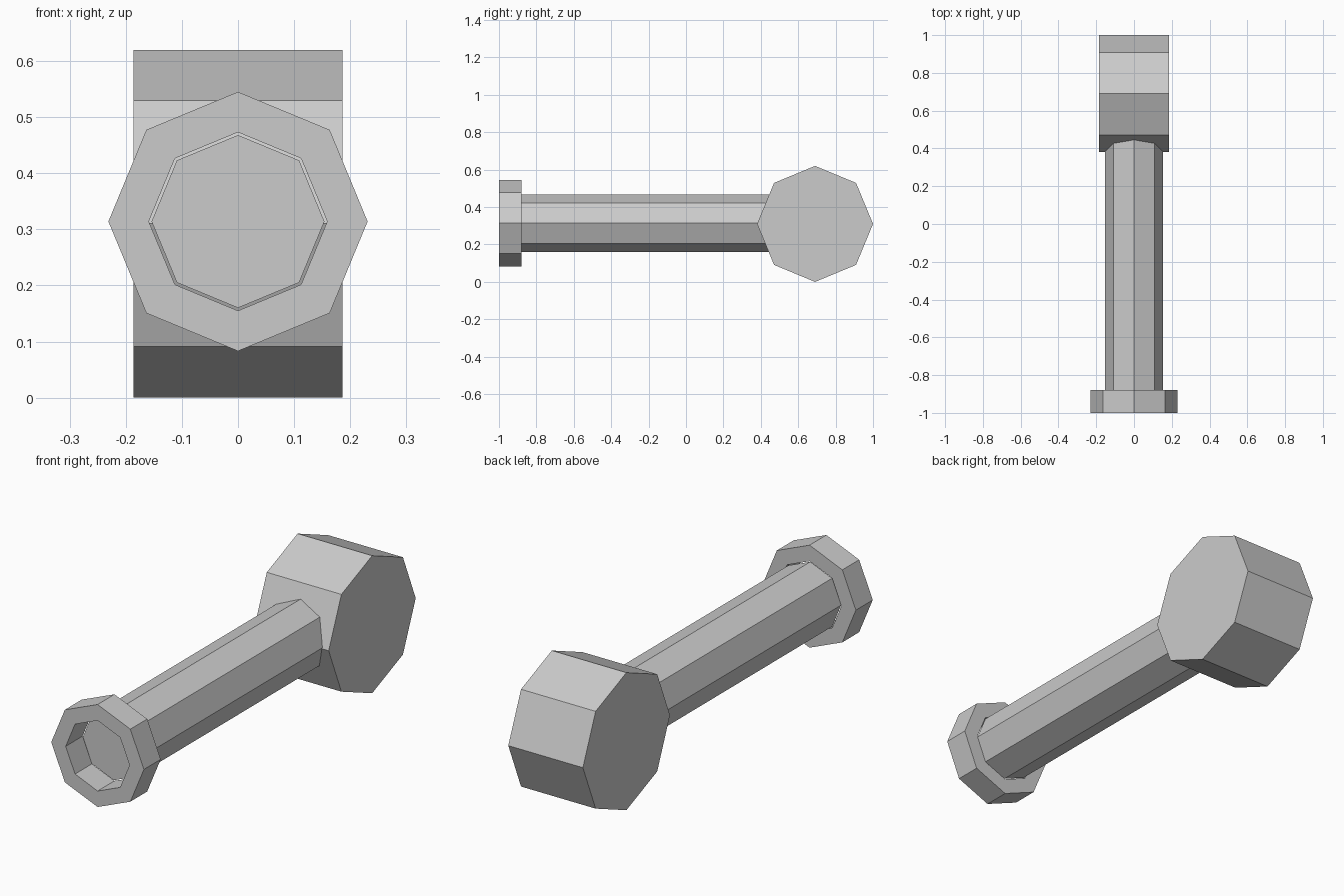
import bpy, bmesh
from math import cos, sin, pi

if "Cube" in bpy.data.objects:
    bpy.data.objects.remove(bpy.data.objects["Cube"])

SIDES = 8
AXIS_Z = 0.314


def octagon(bm, axis, radius, along, center):
    """Ring of vertices around the x or y axis, corners on the main axes."""
    ring = []
    for i in range(SIDES):
        a = 2 * pi * i / SIDES
        u, v = radius * cos(a), center[1] + radius * sin(a)
        u += center[0]
        ring.append(bm.verts.new((along, u, v) if axis == 'x' else (u, along, v)))
    return ring


def bridge(bm, a, b):
    for i in range(SIDES):
        j = (i + 1) % SIDES
        bm.faces.new((a[i], a[j], b[j], b[i]))


def finish(bm, name):
    bmesh.ops.recalc_face_normals(bm, faces=bm.faces)
    mesh = bpy.data.meshes.new(name)
    bm.to_mesh(mesh)
    bm.free()
    obj = bpy.data.objects.new(name, mesh)
    bpy.context.collection.objects.link(obj)
    return obj


def prism(name, axis, radius, start, end, center):
    bm = bmesh.new()
    a = octagon(bm, axis, radius, start, center)
    b = octagon(bm, axis, radius, end, center)
    bridge(bm, a, b)
    bm.faces.new(a)
    bm.faces.new(b)
    return finish(bm, name)


def tube(name, outer, inner, start, end, center):
    bm = bmesh.new()
    loops = [octagon(bm, 'y', r, y, center)
             for r, y in ((outer, start), (outer, end), (inner, end), (inner, start))]
    for i in range(4):
        bridge(bm, loops[i], loops[(i + 1) % 4])
    return finish(bm, name)


# Head lying across the handle
prism("mallet_head", 'x', 0.31, -0.186, 0.186, (0.69, 0.31))

# Handle, running into the head
prism("handle", 'y', 0.154, -0.885, 0.5, (0, AXIS_Z))

# Open collar at the free end, with the handle end as its recessed floor
tube("end_collar", 0.231, 0.159, -1.0, -0.88, (0, AXIS_Z))
